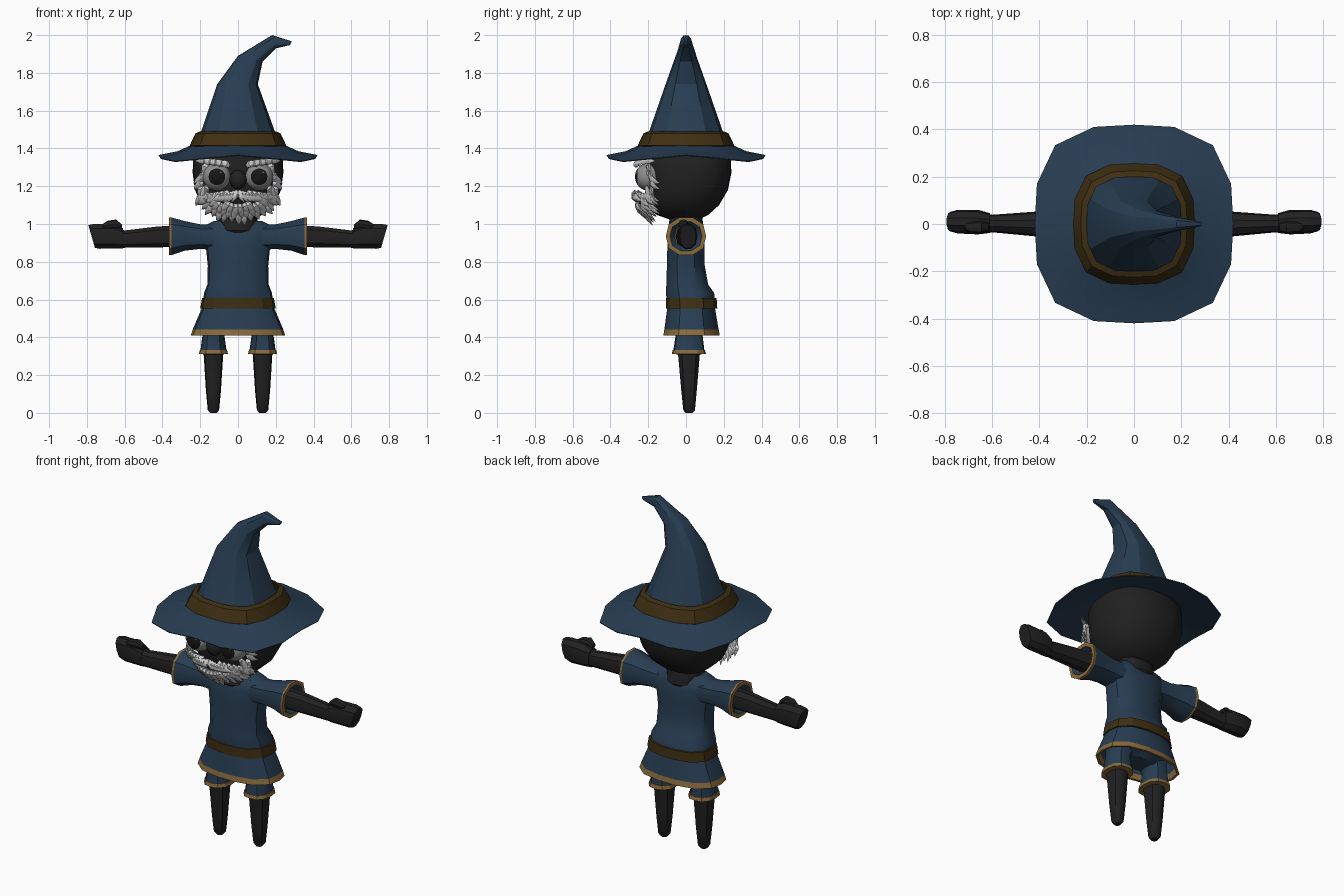
import bpy, bmesh, math, random
from math import pi, sin, cos
from mathutils import Vector as V

cube = bpy.data.objects.get("Cube")
if cube:
    bpy.data.objects.remove(cube)
random.seed(4)


def material(name, r, g, b):
    m = bpy.data.materials.new(name)
    m.use_nodes = True
    m.diffuse_color = (r, g, b, 1)
    node = m.node_tree.nodes["Principled BSDF"]
    node.inputs["Base Color"].default_value = (r, g, b, 1)
    node.inputs["Roughness"].default_value = 0.9
    return m


BLUE = material("navy cloth", .021, .047, .085)
BROWN = material("brown leather", .05, .028, .006)
GOLD = material("tan trim", .25, .145, .045)
SKIN = material("charcoal skin", .015, .015, .015)
HAIR = material("white hair", .62, .62, .62)
EYE = material("grey eye", .27, .27, .27)
PUPIL = material("black pupil", .008, .008, .008)


def finish(name, bm, mats, rule=None, angle=35):
    bmesh.ops.recalc_face_normals(bm, faces=bm.faces)
    for f in bm.faces:
        if rule:
            f.material_index = rule(f)
    me = bpy.data.meshes.new(name)
    bm.to_mesh(me)
    bm.free()
    for m in mats:
        me.materials.append(m)
    ob = bpy.data.objects.new(name, me)
    bpy.context.collection.objects.link(ob)
    bpy.ops.object.select_all(action="DESELECT")
    ob.select_set(True)
    bpy.context.view_layer.objects.active = ob
    bpy.ops.object.shade_smooth_by_angle(angle=math.radians(angle))
    return ob


def ring(c, u, v, n=12, p=2.0, droop=0):
    """Rounded-square loop around c with half axes u and v."""
    pts = []
    for i in range(n):
        a = 2 * pi * i / n
        r = (abs(cos(a)) ** p + abs(sin(a)) ** p) ** (-1 / p)
        pts.append(V(c) + V(u) * r * cos(a) + V(v) * r * sin(a) - V((0, 0, droop * sin(2 * a) ** 2)))
    return pts


def add_loft(bm, rings, cap=True, closed=False):
    loops = [[bm.verts.new(p) for p in r] for r in rings]
    n = len(loops[0])
    pairs = list(zip(loops, loops[1:])) + ([(loops[-1], loops[0])] if closed else [])
    for a, b in pairs:
        for i in range(n):
            j = (i + 1) % n
            bm.faces.new((a[i], a[j], b[j], b[i]))
    if cap and not closed:
        bm.faces.new(loops[0])
        bm.faces.new(loops[-1])


def loft(name, rings, mats, rule=None, cap=True, closed=False, angle=35):
    bm = bmesh.new()
    add_loft(bm, rings, cap, closed)
    return finish(name, bm, mats, rule, angle)


def level(z, rx, y0, y1, x=0, n=14, p=2.6):
    """Horizontal loop given half width and front / back extent."""
    return ring((x, (y0 + y1) / 2, z), (rx, 0, 0), (0, (y1 - y0) / 2, 0), n, p)


def square(z, r, droop=0):
    return ring((0, 0, z), (r, 0, 0), (0, r, 0), 16, 3.0, droop)


def across(x, y, z, ry, rz, n=10, p=2.4, lean=0):
    return ring((x, y, z), (0, ry, 0), (lean, 0, rz), n, p)


# Hat: drooping brim, bent cone and leather band
loft("hat_brim", [square(1.44, .2), square(1.385, .32, .015), square(1.365, .42, .032),
                  square(1.36, .418, .032), square(1.375, .3, .015), square(1.4, .2)],
     [BLUE], closed=True)


def bent(x0, z0, x1, z1, ry):
    return ring(((x0 + x1) / 2, 0, (z0 + z1) / 2), ((x1 - x0) / 2, 0, (z1 - z0) / 2), (0, ry, 0), 12, 2.5)


loft("hat_cone", [bent(-.22, 1.42, .22, 1.42, .22), bent(-.195, 1.49, .195, 1.49, .195),
                  bent(-.11, 1.74, .105, 1.74, .108), bent(0, 1.89, .13, 1.86, .06),
                  bent(.18, 2.0, .2, 1.93, .028), bent(.285, 1.967, .275, 1.947, .01)],
     [BLUE], angle=25)
loft("hat_band", [square(1.405, .24), square(1.415, .256), square(1.48, .225), square(1.49, .2)],
     [BROWN], cap=False, angle=20)

# Head and neck
loft("head", [level(1.025, .07, -.09, .07, n=20), level(1.05, .135, -.16, .12, n=20),
              level(1.1, .19, -.195, .175, n=20), level(1.18, .228, -.212, .222, n=20),
              level(1.27, .24, -.215, .24, n=20), level(1.37, .238, -.215, .238, n=20),
              level(1.42, .2, -.2, .2, n=20)], [SKIN], angle=50)
loft("neck", [level(.93, .085, -.075, .075), level(.965, .095, -.1, .1),
              level(1.0, .105, -.092, .092), level(1.07, .1, -.08, .08)], [SKIN])

# Tunic, belt and flared skirt
loft("tunic", [level(.58, .185, -.1, .155), level(.635, .18, -.108, .15), level(.68, .162, -.105, .118),
               level(.78, .16, -.102, .1), level(.86, .168, -.1, .1), level(.94, .185, -.098, .098),
               level(.985, .19, -.082, .082), level(1.015, .13, -.06, .06)], [BLUE])
loft("belt", [level(.555, .185, -.095, .155), level(.553, .2, -.107, .167),
              level(.607, .19, -.107, .163), level(.609, .175, -.09, .145)], [BROWN], angle=25)
loft("skirt", [level(.57, .185, -.098, .152), level(.441, .24, -.116, .174), level(.41, .25, -.121, .18),
               level(.41, .236, -.107, .166), level(.441, .226, -.102, .16), level(.56, .17, -.085, .14)],
     [BLUE, GOLD], lambda f: int(f.calc_center_median().z < .44), cap=False, closed=True)
loft("pelvis", [level(.425, .11, -.04, .08), level(.46, .18, -.08, .125), level(.56, .17, -.08, .13)], [BLUE])

# Limbs, built once per side
for side, s in (("left", 1), ("right", -1)):
    loft(side + "_sleeve", [across(s * .1, 0, .93, .085, .07), across(s * .2, 0, .933, .08, .067),
                            across(s * .28, 0, .937, .088, .08), across(s * .352, 0, .935, .105, .102),
                            across(s * .365, 0, .935, .107, .103), across(s * .365, 0, .935, .085, .08),
                            across(s * .335, 0, .935, .06, .06)],
         [BLUE, GOLD], lambda f: int(abs(f.calc_center_median().x) > .353 or
                                     abs(f.calc_center_median().x) > .33 and f.calc_area() > .008))
    loft(side + "_arm", [across(s * .3, 0, .935, .056, .058), across(s * .42, 0, .932, .052, .057),
                         across(s * .6, .002, .92, .037, .047), across(s * .64, .004, .927, .045, .058)], [SKIN])
    loft(side + "_hand", [across(s * .61, .004, .925, .042, .055), across(s * .66, .008, .935, .052, .066),
                          across(s * .745, .01, .935, .05, .068, lean=s * .012),
                          across(s * .775, .01, .934, .042, .062, lean=s * .018)], [SKIN])
    loft(side + "_thumb", [across(s * .615, -.012, .985, .018, .012, 8), across(s * .645, -.014, 1.0, .026, .024, 8),
                           across(s * .69, -.014, .995, .024, .022, 8),
                           across(s * .715, -.012, .985, .014, .016, 8)], [SKIN])
    x = s * .13
    loft(side + "_leg", [level(.0, .018, -.003, .035, x, 10), level(.015, .03, -.015, .048, x, 10),
                         level(.12, .04, -.026, .058, x, 10), level(.33, .053, -.045, .076, x, 10)], [SKIN])
    loft(side + "_shorts", [level(.325, .07, -.068, .098, x, 12), level(.41, .058, -.055, .088, x, 12),
                            level(.5, .075, -.07, .105, x * .8, 12)], [BLUE])
    loft(side + "_shorts_cuff", [level(.31, .05, -.045, .075, x, 12), level(.312, .077, -.075, .106, x, 12),
                                 level(.333, .072, -.07, .1, x, 12), level(.335, .055, -.05, .08, x, 12)],
         [GOLD], angle=25)

    # Eyes with the pupil as the cap facing forward
    bm = bmesh.new()
    bmesh.ops.create_uvsphere(bm, u_segments=20, v_segments=15, radius=.075)
    for v in bm.verts:
        v.co = V((v.co.x + s * .112, -.195 - v.co.z, 1.25 + v.co.y))
    centre = V((s * .112, -.195, 1.25))
    finish(side + "_eye", bm, [EYE, PUPIL],
           lambda f: int((f.calc_center_median() - centre).normalized().y < -.81), 60)
    bm = bmesh.new()
    bmesh.ops.create_icosphere(bm, subdivisions=1, radius=.007)
    bmesh.ops.translate(bm, verts=bm.verts, vec=(s * .112 + .022, -.261, 1.272))
    finish(side + "_eye_glint", bm, [HAIR])


def blob(name, loc, size, mat):
    bm = bmesh.new()
    bmesh.ops.create_uvsphere(bm, u_segments=12, v_segments=8, radius=1)
    for v in bm.verts:
        v.co = V([v.co[i] * size[i] + loc[i] for i in range(3)])
    finish(name, bm, [mat], angle=60)


blob("nose", (0, -.225, 1.235), (.045, .035, .05), SKIN)
blob("mouth", (0, -.215, 1.115), (.07, .035, .02), PUPIL)


# Hair tufts: flattened, pointed leaves lying over the face
def face_y(x, z):
    return -.235 + 2.0 * x * x + max(0, 1.12 - z) * .45


def tuft(bm, x, z, angle, length, width, lift=0):
    along = V((cos(angle), 0, sin(angle)))
    side = V((-sin(angle), 0, cos(angle)))
    rings = []
    for t, w in ((0, .45), (.3, 1), (.65, .75), (1, .06)):
        c = V((x, 0, z)) + along * length * t
        c.y = face_y(c.x, c.z) - lift - .012 * sin(pi * t)
        rings.append(ring(c, side * width * w, V((0, width * w * .6, 0)), 6))
    add_loft(bm, rings)


beard, moustache, brows = bmesh.new(), bmesh.new(), bmesh.new()
for row, (radius, count, lift) in enumerate(((.125, 17, 0), (.085, 14, .016), (.05, 10, .028))):
    for i in range(count):
        a = -pi * (i + .5) / count
        x, z = radius * 1.3 * cos(a), 1.16 + radius * .72 * sin(a)
        if row < 2 or z < 1.14:
            tuft(beard, x, z - row * .008, a * .75 - pi / 8 + random.uniform(-.12, .12),
                 random.uniform(.06, .08), .021, lift)
for s in (1, -1):
    flip = lambda a: a if s > 0 else pi - a
    # Whiskers up the cheeks and around the eyes
    for i in range(8):
        t = i / 7
        tuft(beard, s * (.19 - .025 * t * t), 1.15 + .17 * t, flip(-1.0 + .5 * sin(5 * i)), .062, .022, .014)
        tuft(beard, s * (.165 - .01 * t), 1.14 + .06 * t, flip(-.7), .06, .02, .02)
    for i in range(6):
        tuft(beard, s * (.05 + .024 * i), 1.175 - .005 * i, flip(-.9 + .1 * i), .06, .02, .022)
    # Moustache sweeping outwards, brows slanting down to the nose
    for i in range(6):
        tuft(moustache, s * (.004 + .014 * i), 1.178 - .005 * i, flip(-1.15 + .14 * i), .07, .018, .036)
    for i in range(5):
        tuft(brows, s * (.045 + .03 * i), 1.305 + .008 * i, flip(.55 - .15 * i), .06, .019, .03)
finish("beard", beard, [HAIR], angle=40)
finish("moustache", moustache, [HAIR], angle=40)
finish("eyebrows", brows, [HAIR], angle=40)
